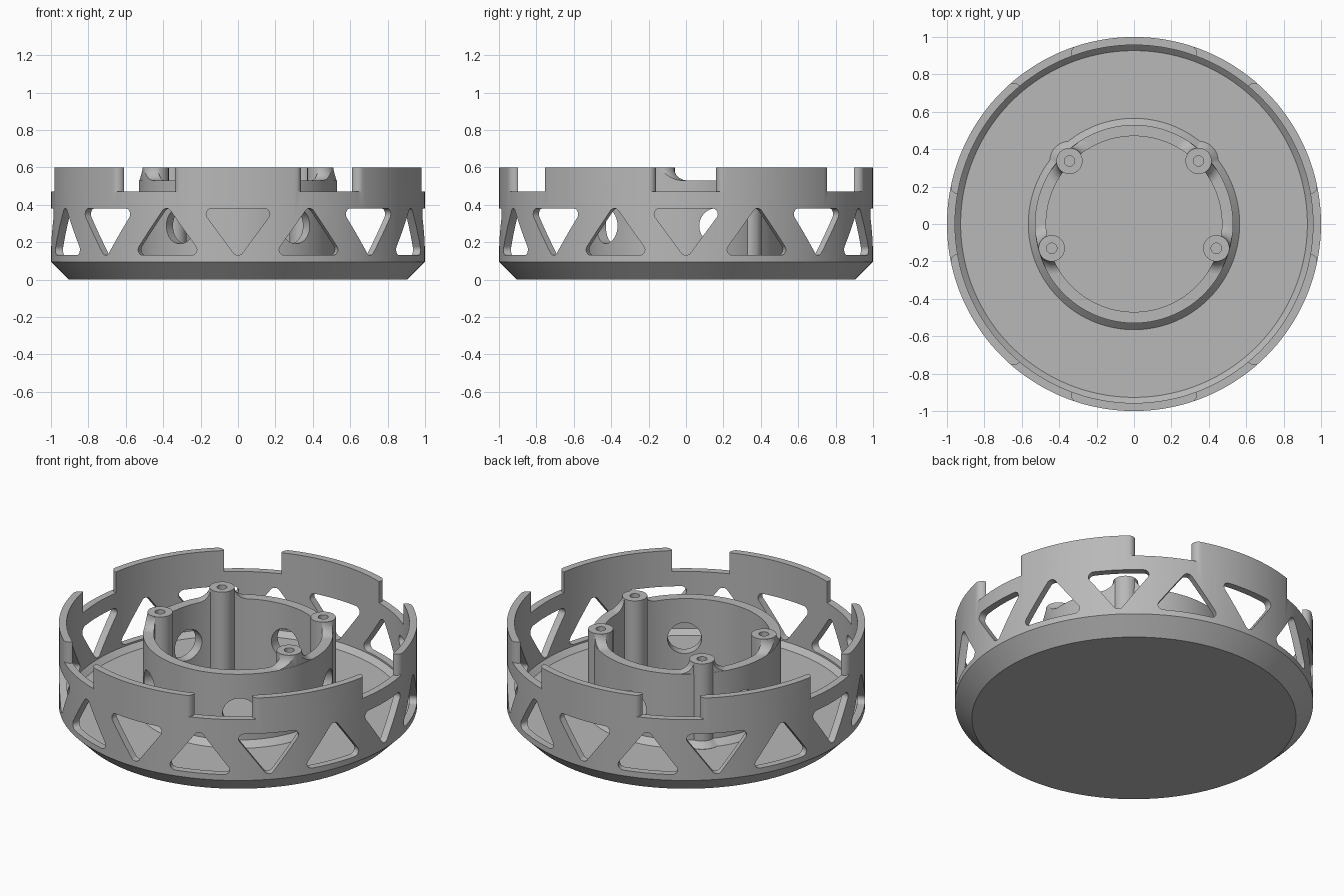
import bpy, bmesh
from math import sin, cos, pi, radians
from mathutils import Matrix, Vector

cube = bpy.data.objects.get("Cube")
if cube:
    bpy.data.objects.remove(cube)

grey = bpy.data.materials.new("plain grey")
grey.use_nodes = True
COLOUR = (0.48, 0.48, 0.48, 1)
grey.diffuse_color = COLOUR
grey.node_tree.nodes["Principled BSDF"].inputs["Base Color"].default_value = COLOUR


def spin_z(degrees):
    return Matrix.Rotation(radians(degrees), 4, 'Z')


def skin(bm, rings):
    """Join matching rings of points and cap both ends."""
    loops = [[bm.verts.new(p) for p in ring] for ring in rings]
    n = len(loops[0])
    for a, b in zip(loops, loops[1:]):
        for i in range(n):
            j = (i + 1) % n
            bm.faces.new((a[i], a[j], b[j], b[i]))
    bm.faces.new(loops[0][::-1])
    bm.faces.new(loops[-1])


def lathe(bm, profile, segments=144, at=(0, 0)):
    skin(bm, [[(at[0] + r * cos(2 * pi * i / segments),
                at[1] + r * sin(2 * pi * i / segments), z)
               for i in range(segments)] for r, z in profile])


def prism(bm, outline, start, end, place, matrix):
    skin(bm, [[matrix @ Vector(place(u, v, d)) for u, v in outline] for d in (start, end)])


def arc(cx, cy, r, a0, a1, steps=8):
    return [(cx + r * cos(radians(a0 + (a1 - a0) * i / steps)),
             cy + r * sin(radians(a0 + (a1 - a0) * i / steps))) for i in range(steps + 1)]


def make(name, build):
    bm = bmesh.new()
    build(bm)
    bmesh.ops.recalc_face_normals(bm, faces=bm.faces)
    mesh = bpy.data.meshes.new(name)
    bm.to_mesh(mesh)
    bm.free()
    mesh.materials.append(grey)
    obj = bpy.data.objects.new(name, mesh)
    bpy.context.collection.objects.link(obj)
    return obj


def combine(obj, build, operation):
    """Apply a boolean with a temporary helper, given as builder or object."""
    helper = make("helper", build) if callable(build) else build
    helper.hide_render = True
    mod = obj.modifiers.new("cut", 'BOOLEAN')
    mod.operation, mod.solver, mod.object = operation, 'EXACT', helper
    bpy.context.view_layer.objects.active = obj
    bpy.ops.object.modifier_apply(modifier=mod.name)
    bpy.data.objects.remove(helper)


def radial(u, v, d):
    return (d, u, v)


def upright(u, v, d):
    return (u, v, d)


# Outer shell: chamfered tray with a thin wall
FLOOR, WALL, TOP = 0.09, 0.957, 0.6
shell = make("outer_shell", lambda bm: lathe(bm, [
    (0.905, 0), (1, 0.095), (1, TOP), (WALL, TOP), (WALL, 0.12), (0.927, FLOOR)]))


# Six notches in the rim, flaring out to round the tab corners
def notches(bm):
    side = [(0.85, 0.16)] + arc(0.94, 0.2, 0.04, -90, 0) + [(1.1, 0.2)]
    outline = side + [(x, -y) for x, y in reversed(side)]
    for k in range(6):
        prism(bm, outline, 0.47, 0.7, upright, spin_z(60 * k))


# Sixteen rounded triangle windows, alternately pointing down and up
def windows(bm):
    r, lean = 0.03, 36.5
    down = (arc(0.14, 0.35, r, -lean, 90) + arc(-0.14, 0.35, r, 90, 180 + lean)
            + arc(0, 0.16, r, 180 + lean, 360 - lean))
    up = [(u, 0.51 - v) for u, v in down]
    for k in range(16):
        prism(bm, up if k % 2 else down, 0.85, 1.1, radial, spin_z(22.5 * k))


combine(shell, notches, 'DIFFERENCE')
combine(shell, windows, 'DIFFERENCE')

# Inner mount: ring with flared foot and four screw bosses
BOSSES = [(s * x, y) for s in (-1, 1) for x, y in ((0.345, 0.337), (0.44, -0.13))]
RING, BORE, RIM, BOSS = 0.53, 0.47, 0.53, 0.07
mount = make("inner_mount", lambda bm: lathe(bm, [
    (0.565, FLOOR - 0.01), (0.565, FLOOR), (RING, 0.125), (RING, RIM)]))


def at_bosses(profile, segments=48):
    def build(bm):
        for p in BOSSES:
            lathe(bm, profile, segments, p)
    return build


# Concave collars that sweep from the ring top up to each boss
collar = make("collar", at_bosses(
    [(0.139, 0.48), (0.139, RIM)] + arc(0.14, 0.6, BOSS, -95, -176)))
combine(collar, lambda bm: lathe(bm, [(0.528, 0.4), (0.528, 0.7)]), 'INTERSECT')
combine(mount, collar, 'UNION')
combine(mount, at_bosses([(0.105, FLOOR - 0.005), (0.105, FLOOR + 0.001),
                          (0.069, 0.126), (0.069, 0.3)]), 'UNION')
combine(mount, lambda bm: lathe(bm, [(BORE, 0), (BORE, 0.8)]), 'DIFFERENCE')
combine(mount, at_bosses([(BOSS, FLOOR - 0.007), (BOSS, TOP)]), 'UNION')
combine(mount, at_bosses([(0.028, 0.4), (0.028, 0.7)], 24), 'DIFFERENCE')


# Five round holes through the ring wall
def side_holes(bm):
    circle = arc(0, 0.287, 0.095, 0, 360, 40)[:-1]
    for k in range(5):
        prism(bm, circle, 0.35, 0.7, radial, spin_z(18 + 72 * k))


combine(mount, side_holes, 'DIFFERENCE')

# Smooth curved walls, sharp edges kept
bpy.ops.object.select_all(action='DESELECT')
for part in (shell, mount):
    part.select_set(True)
bpy.context.view_layer.objects.active = shell
bpy.ops.object.shade_smooth_by_angle(angle=radians(25))
